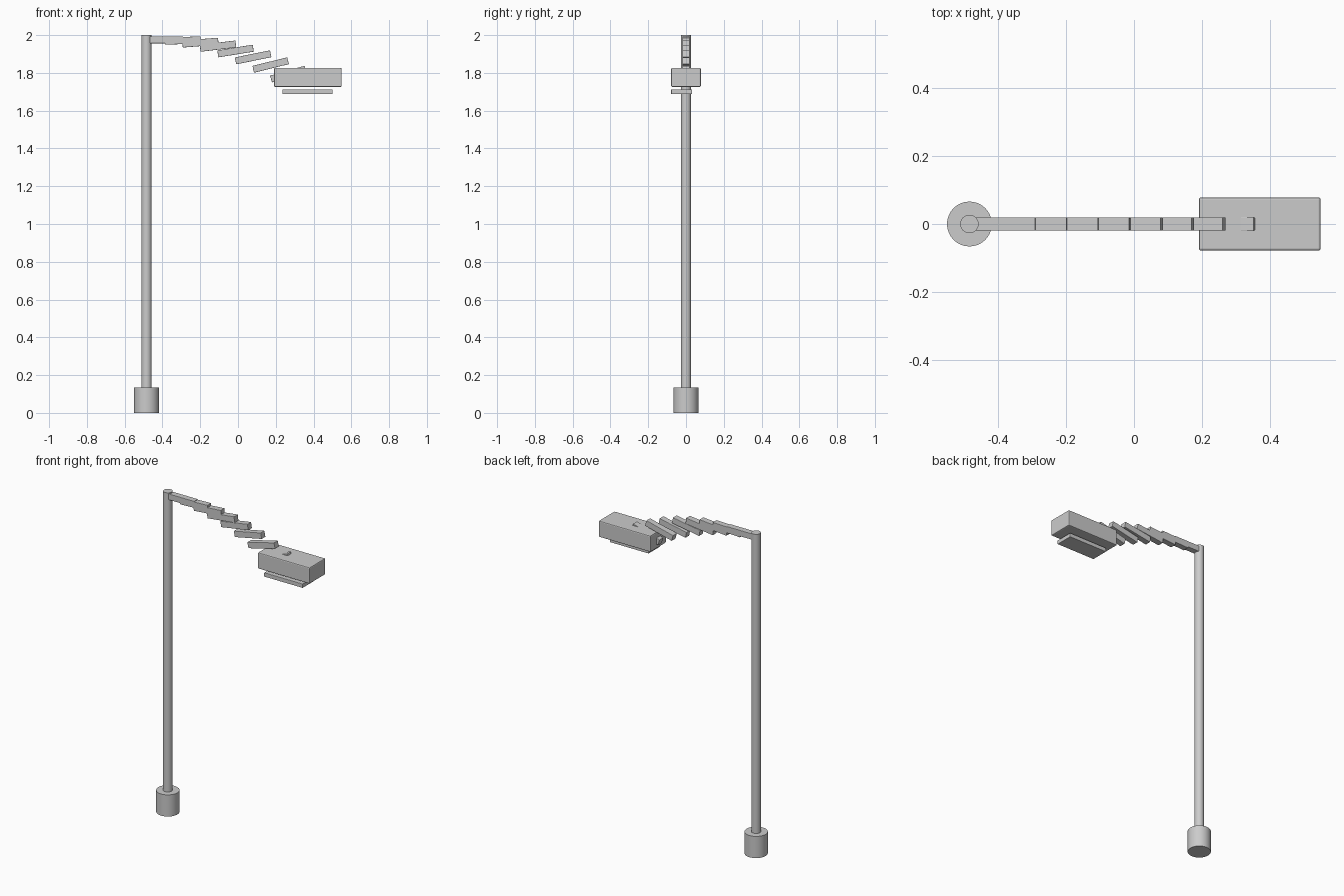
import bpy
from math import radians

if "Cube" in bpy.data.objects:
    bpy.data.objects.remove(bpy.data.objects["Cube"])

POLE_X = -0.484


def cylinder(name, radius, z0, z1, x, sides=32):
    bpy.ops.mesh.primitive_cylinder_add(vertices=sides, radius=radius, depth=z1 - z0,
                                        location=(x, 0, (z0 + z1) / 2))
    ob = bpy.context.object
    ob.name = name
    bpy.ops.object.shade_smooth_by_angle(angle=radians(35))
    return ob


def box(name, center, size, tilt=0.0, bevel=0.003):
    bpy.ops.mesh.primitive_cube_add(size=1, location=center)
    ob = bpy.context.object
    ob.name = name
    ob.scale = size
    bpy.ops.object.transform_apply(location=False, rotation=False, scale=True)
    ob.rotation_euler[1] = -tilt  # positive tilt raises the +x end
    mod = ob.modifiers.new("edge_bevel", 'BEVEL')
    mod.width = bevel
    mod.segments = 2
    return ob


# Base and pole
cylinder("base", 0.066, 0.0, 0.135, POLE_X)
cylinder("pole", 0.027, 0.12, 2.0, POLE_X)

# Arm: overlapping blocks that drop along a parabola and tilt up more and more
for i in range(8):
    box(f"arm_segment_{i + 1}",
        (-0.385 + 0.093 * i, 0, 1.975 - 0.0037 * i * i),
        (0.19, 0.038, 0.037),
        tilt=radians(2.3 * i), bevel=0.002)

# Lamp head and the light panel floating under it
box("lamp_head", (0.37, 0, 1.776), (0.358, 0.157, 0.101), bevel=0.006)
box("light_panel", (0.368, -0.023, 1.70), (0.266, 0.111, 0.025), bevel=0.002)
